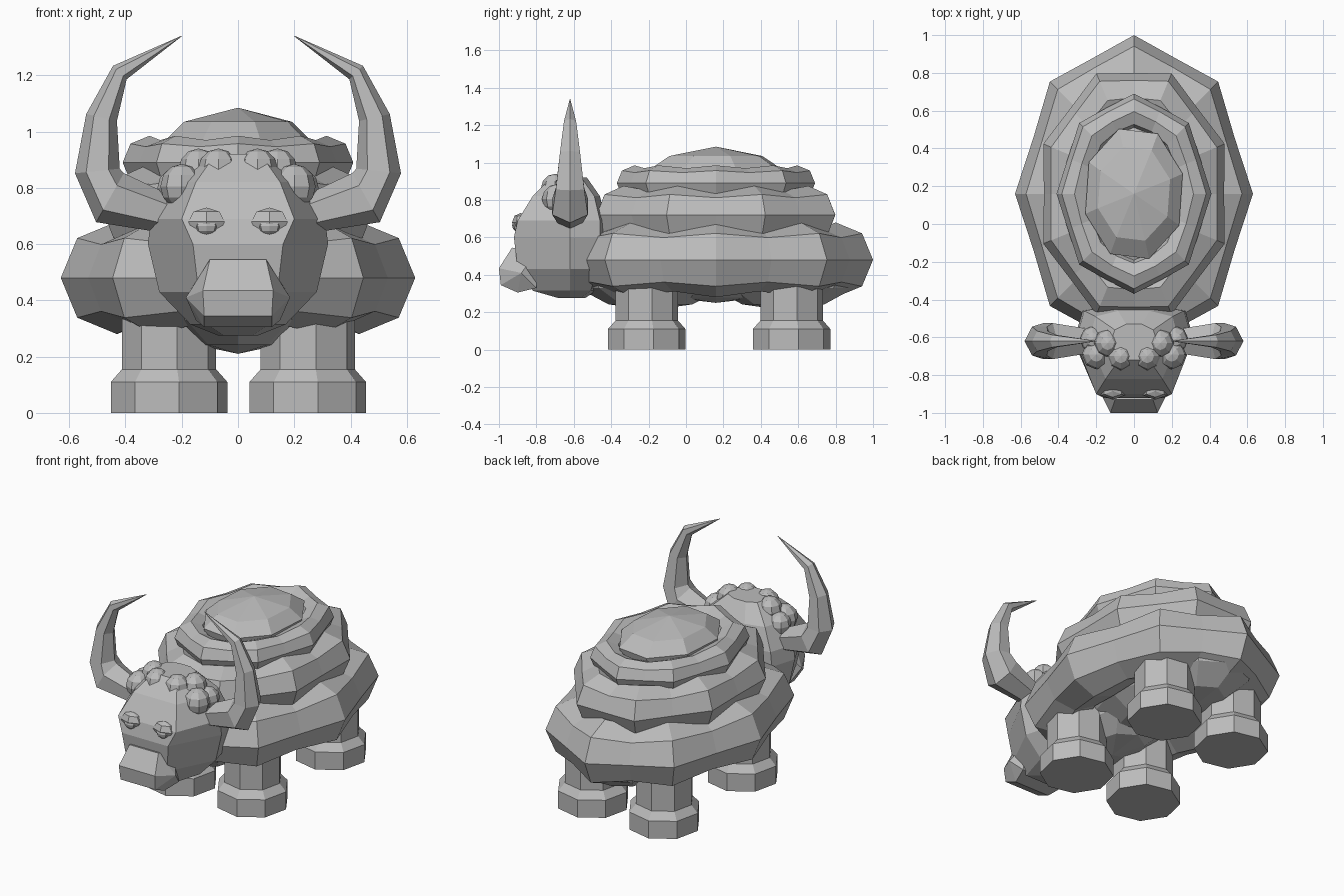
import bpy, bmesh, math
from mathutils import Vector, Matrix

cube = bpy.data.objects.get("Cube")
if cube:
    bpy.data.objects.remove(cube)

grey = bpy.data.materials.new("stone_grey")
grey.use_nodes = True
grey.diffuse_color = (0.5, 0.5, 0.5, 1)
grey.node_tree.nodes["Principled BSDF"].inputs["Base Color"].default_value = (0.5, 0.5, 0.5, 1)


def finish(name, bm):
    bmesh.ops.recalc_face_normals(bm, faces=bm.faces)
    mesh = bpy.data.meshes.new(name)
    bm.to_mesh(mesh)
    bm.free()
    mesh.materials.append(grey)
    ob = bpy.data.objects.new(name, mesh)
    bpy.context.collection.objects.link(ob)
    return ob


def loft(name, rings, closed=False):
    """Skin a list of equal-length point rings; cap the ends unless closed."""
    bm = bmesh.new()
    rows = [[bm.verts.new(p) for p in ring] for ring in rings]
    n = len(rows[0])
    pairs = list(zip(rows, rows[1:])) + ([(rows[-1], rows[0])] if closed else [])
    for a, b in pairs:
        for i in range(n):
            j = (i + 1) % n
            bm.faces.new((a[i], a[j], b[j], b[i]))
    if not closed:
        bm.faces.new(rows[0])
        bm.faces.new(rows[-1])
    bmesh.ops.remove_doubles(bm, verts=bm.verts, dist=0.0005)
    return finish(name, bm)


def ball(name, centre, radii, u=8, v=6):
    bm = bmesh.new()
    bmesh.ops.create_uvsphere(bm, u_segments=u, v_segments=v, radius=1)
    bm.transform(Matrix.Translation(centre) @ Matrix.Diagonal((*radii, 1)))
    return finish(name, bm)


def oval(rx, ry, z, n=8, turn=0.0, cx=0.0, cy=0.16):
    angles = [turn + math.tau * i / n for i in range(n)]
    return [(cx + rx * math.cos(a), cy + ry * math.sin(a), z) for a in angles]


def wool_ring(name, rx, ry, z, tube, turn):
    """Oval torus whose tube swells at every second section."""
    rings = []
    for i in range(16):
        a = turn + math.tau * i / 16
        r, k = (tube, 1.0) if i % 2 == 0 else (tube * 0.84, 0.95)
        ring = []
        for j in range(8):
            t = math.tau * j / 8
            out = r * math.cos(t)
            ring.append((((rx - tube) * k + out) * math.cos(a),
                         0.16 + ((ry - tube) * k + out) * math.sin(a),
                         z + r * math.sin(t)))
        rings.append(ring)
    return loft(name, rings, closed=True)


# Woolly body: core, belly lobes, stacked rings and cap
ball("body_core", (0, 0.16, 0.62), (0.42, 0.62, 0.37), 8, 8)
ball("belly_front", (0, -0.19, 0.45), (0.3, 0.45, 0.24))
ball("belly_back", (0, 0.52, 0.45), (0.3, 0.44, 0.24))
wool_ring("wool_ring_low", 0.63, 0.84, 0.48, 0.2, 0)
wool_ring("wool_ring_middle", 0.52, 0.69, 0.72, 0.155, math.pi / 8)
wool_ring("wool_ring_high", 0.41, 0.53, 0.89, 0.095, 0)
loft("wool_cap", [oval(0.25, 0.33, 0.85, turn=0.3), oval(0.27, 0.36, 0.97, turn=0.3),
                  oval(0.2, 0.26, 1.035, turn=0.3), oval(0, 0, 1.085)])

# Legs with wide feet
for end, y in (("front", -0.21), ("back", 0.565)):
    for side, x in (("left", 0.248), ("right", -0.245)):
        profile = ((0.21, 0), (0.21, 0.11), (0.17, 0.155), (0.17, 0.5))
        loft(f"{end}_{side}_leg", [oval(r, r, z, turn=0.17, cx=x, cy=y) for r, z in profile])

# Head sections: height, half width, front half width, front y, back y
head = []
for z, w, f, yf, yb in ((0.275, 0.07, 0.05, -0.68, -0.54), (0.315, 0.17, 0.11, -0.82, -0.48),
                        (0.43, 0.28, 0.14, -0.9, -0.44), (0.6, 0.32, 0.16, -0.92, -0.43),
                        (0.69, 0.31, 0.2, -0.9, -0.43), (0.82, 0.24, 0.15, -0.82, -0.46),
                        (0.92, 0.12, 0.08, -0.72, -0.53)):
    half = [(f, yf), (w, min(-0.62, yb - 0.05)), (w * 0.85, yb - 0.03), (w * 0.35, yb)]
    head.append([(x, y, z) for x, y in half] + [(-x, y, z) for x, y in reversed(half)])
loft("head", head)

# Muzzle: hull around a few corner points
bm = bmesh.new()
for x, y, z in ((0.125, -1, 0.435), (0.12, -0.99, 0.345), (0.1, -0.93, 0.545), (0.185, -0.88, 0.41),
                (0.12, -0.9, 0.305), (0.12, -0.8, 0.52), (0.15, -0.8, 0.33)):
    for s in (1, -1):
        bm.verts.new((s * x, y, z))
bmesh.ops.convex_hull(bm, input=bm.verts)
bmesh.ops.dissolve_limit(bm, angle_limit=0.02, verts=bm.verts, edges=bm.edges)
finish("muzzle", bm)

# Horn sections: x, z, radius
HORN = ((0.2, 0.69, 0.06), (0.455, 0.765, 0.1), (0.5, 0.86, 0.08),
        (0.485, 1.05, 0.056), (0.42, 1.21, 0.034), (0.2, 1.34, 0.001))

for side, s in (("left", 1), ("right", -1)):
    rings = []
    for i, (x, z, r) in enumerate(HORN):
        a, b = HORN[max(i - 1, 0)], HORN[min(i + 1, len(HORN) - 1)]
        d = Vector((b[0] - a[0], b[1] - a[1])).normalized()
        ring = []
        for j in range(6):
            t = math.tau * j / 6
            c = r * math.cos(t)
            ring.append((s * (x + d.y * c), -0.62 + 1.1 * r * math.sin(t), z - d.x * c))
        rings.append(ring)
    loft(f"{side}_horn", rings)

    # Eyes with heavy lids
    ball(f"{side}_eyelid", (s * 0.112, -0.885, 0.68), (0.075, 0.045, 0.05), 6, 4)
    ball(f"{side}_eyeball", (s * 0.112, -0.895, 0.665), (0.045, 0.035, 0.035), 8, 6)

    # Curls across the brow
    for n, (x, y, z, r) in enumerate(((0.07, -0.7, 0.865, 0.075), (0.2, -0.69, 0.805, 0.08),
                                      (0.14, -0.63, 0.865, 0.075), (0.22, -0.61, 0.8, 0.07))):
        ball(f"{side}_curl_{n + 1}", (s * x, y, z), (r * 0.95, r, r), 8, 6)
